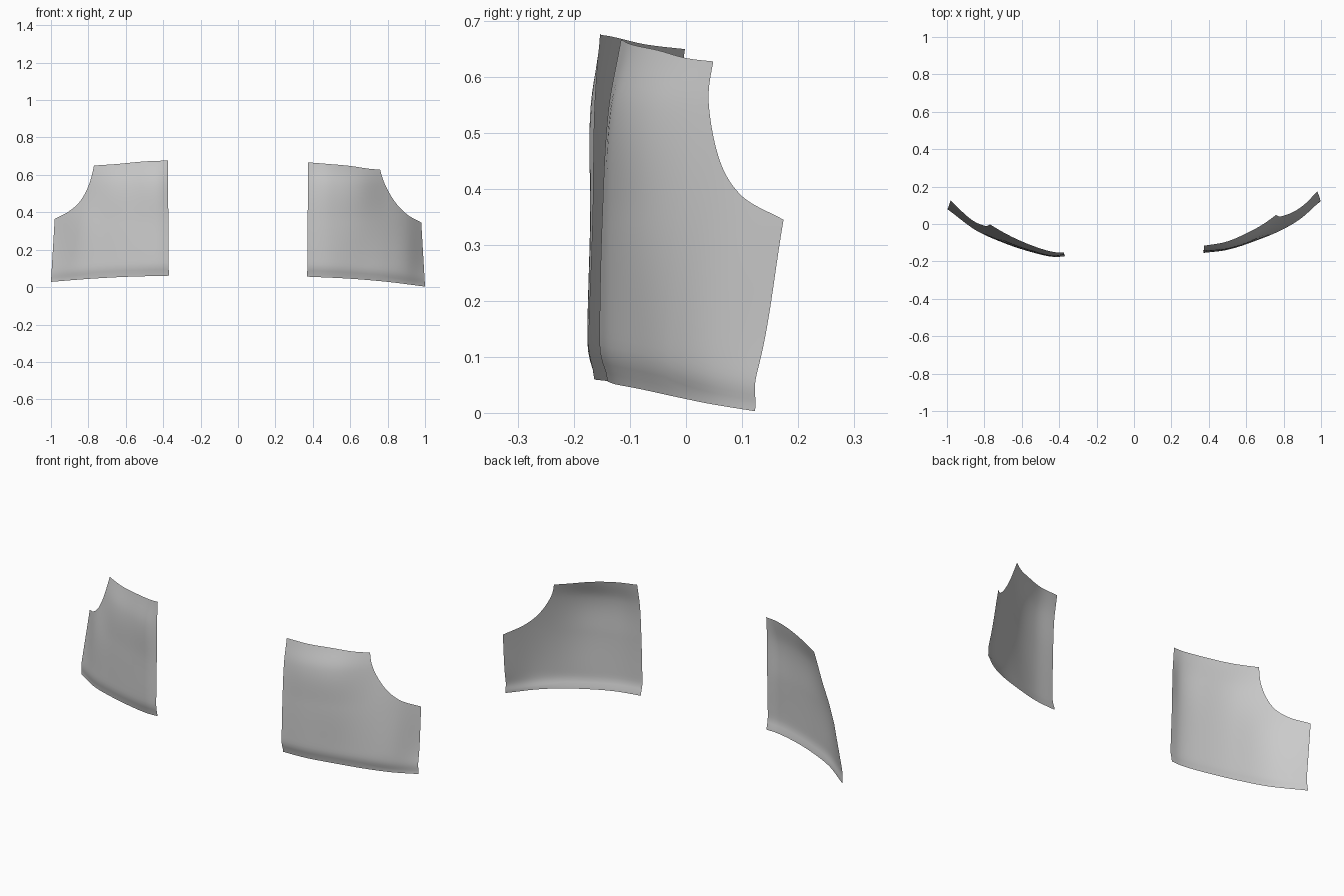
import bpy, bmesh, math

if "Cube" in bpy.data.objects:
    bpy.data.objects.remove(bpy.data.objects["Cube"])


def spline(xs, ys, t):
    """Smooth curve through the points (xs, ys), evaluated at t."""
    n = len(xs)
    sl = [(ys[i + 1] - ys[i]) / (xs[i + 1] - xs[i]) for i in range(n - 1)]
    m = [sl[0]] + [(sl[i - 1] + sl[i]) / 2 for i in range(1, n - 1)] + [sl[-1]]
    if t <= xs[0]:
        return ys[0] + m[0] * (t - xs[0])
    if t >= xs[-1]:
        return ys[-1] + m[-1] * (t - xs[-1])
    i = max(k for k in range(n - 1) if xs[k] <= t)
    h = xs[i + 1] - xs[i]
    s = (t - xs[i]) / h
    return (ys[i] * (2 * s**3 - 3 * s**2 + 1) + ys[i + 1] * (3 * s**2 - 2 * s**3)
            + h * m[i] * (s**3 - 2 * s**2 + s) + h * m[i + 1] * (s**3 - s**2))


def panel(name, side, shoulder, armhole, hem, depth_x, depth_z, depth, curl):
    # top outline: shoulder seam followed by the armhole curve
    tops = []
    (sx, sz) = zip(*shoulder)
    (ax, az) = zip(*armhole)
    for i in range(24):
        x = sx[0] + (sx[-1] - sx[0]) * i / 24
        tops.append((x, spline(sx, sz, x)))
    for i in range(33):
        x = ax[0] + (ax[-1] - ax[0]) * (i / 32) ** 1.4
        tops.append((x, spline(ax, az, x)))
    hx, hz = zip(*hem)
    rows = 36
    bm = bmesh.new()
    grid = []
    for xt, zt in tops:
        f = (xt - sx[0]) / (ax[-1] - sx[0])
        xb = hx[0] + (hx[-1] - hx[0]) * f
        zb = spline(hx, hz, xb)
        col = []
        for j in range(rows + 1):
            v = j / rows
            x, z = xb + (xt - xb) * v, zb + (zt - zb) * v
            y = spline(depth_z, [spline(depth_x, r, x) for r in depth], z)
            y += curl * math.exp(-((z - zb) / 0.035) ** 2)   # hem turned inward
            col.append(bm.verts.new((side * x, y, z)))
        grid.append(col)
    for a, b in zip(grid, grid[1:]):
        for j in range(rows):
            q = (a[j], b[j], b[j + 1], a[j + 1])
            bm.faces.new(q if side > 0 else q[::-1]).smooth = True
    me = bpy.data.meshes.new(name)
    bm.to_mesh(me)
    bm.free()
    bpy.context.collection.objects.link(bpy.data.objects.new(name, me))


# right front panel of the garment
panel("right_front_panel", 1,
      [(0.375, 0.667), (0.5, 0.657), (0.6, 0.648), (0.7, 0.633), (0.76, 0.628)],
      [(0.76, 0.628), (0.772, 0.585), (0.79, 0.54), (0.84, 0.455), (0.9, 0.392), (0.98, 0.345)],
      [(0.37, 0.056), (0.6, 0.045), (0.8, 0.028), (1.0, 0.003)],
      [0.37, 0.5, 0.65, 0.8, 0.9, 0.99],
      [0.03, 0.12, 0.35, 0.55, 0.64],
      [[-.155, -.138, -.092, -.030, .030, .108],
       [-.155, -.138, -.090, -.025, .040, .135],
       [-.150, -.135, -.085, .005, .085, .187],
       [-.138, -.125, -.065, .053, .140, .240],
       [-.122, -.098, -.025, .085, .170, .260]], 0.015)

# left front panel, hanging a little higher and flatter
panel("left_front_panel", -1,
      [(0.375, 0.677), (0.5, 0.672), (0.65, 0.658), (0.77, 0.65)],
      [(0.77, 0.65), (0.783, 0.592), (0.8, 0.54), (0.84, 0.465), (0.9, 0.408), (0.98, 0.365)],
      [(0.37, 0.061), (0.6, 0.055), (0.8, 0.044), (1.0, 0.028)],
      [0.37, 0.43, 0.55, 0.7, 0.85, 0.99],
      [0.03, 0.12, 0.35, 0.55, 0.66],
      [[-.176, -.174, -.150, -.102, -.035, .063],
       [-.174, -.176, -.150, -.100, -.030, .080],
       [-.166, -.171, -.145, -.092, -.010, .133],
       [-.162, -.170, -.138, -.075, .035, .180],
       [-.155, -.152, -.115, -.042, .060, .200]], 0.012)
